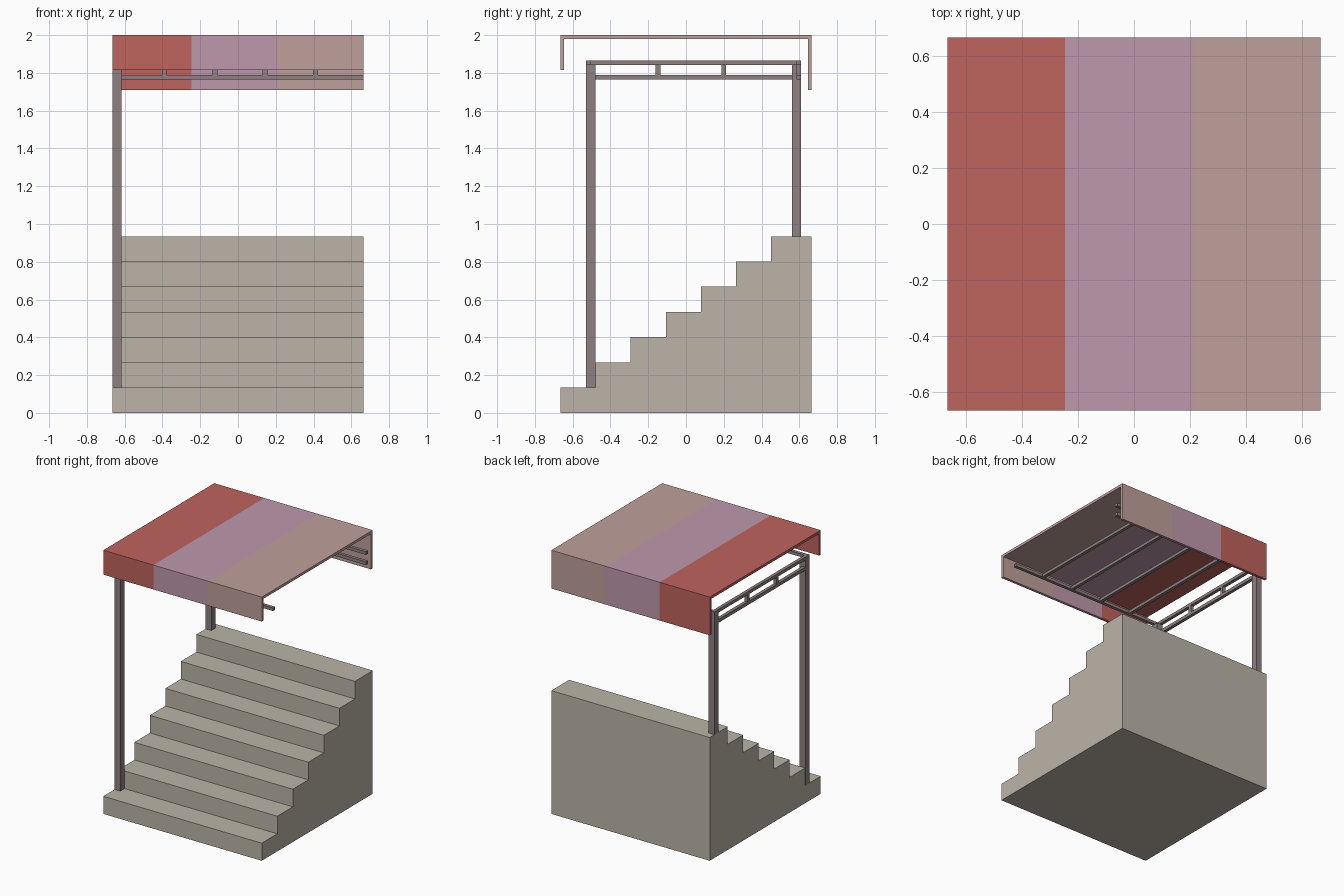
import bpy, bmesh

cube = bpy.data.objects.get("Cube")
if cube:
    bpy.data.objects.remove(cube, do_unlink=True)


def material(name, rgb):
    """Flat colour given as 0-255 sRGB."""
    lin = [((c / 255 + 0.055) / 1.055) ** 2.4 for c in rgb] + [1.0]
    m = bpy.data.materials.new(name)
    m.use_nodes = True
    m.diffuse_color = lin
    m.node_tree.nodes["Principled BSDF"].inputs["Base Color"].default_value = lin
    return m


STONE = material("warm stone", (187, 180, 167))
METAL = material("grey metal", (141, 129, 129))
RED = material("red cloth", (191, 99, 93))
MAUVE = material("mauve cloth", (191, 153, 172))
BLUSH = material("blush cloth", (191, 160, 155))


def extrude_profile(name, profile, stations, mats):
    """Sweep a closed (y, z) profile along x; each bay takes its own material."""
    bm = bmesh.new()
    rings = [[bm.verts.new((x, y, z)) for y, z in profile] for x in stations]
    n = len(profile)
    for bay in range(len(stations) - 1):
        a, b = rings[bay], rings[bay + 1]
        for i in range(n):
            j = (i + 1) % n
            bm.faces.new((a[i], a[j], b[j], b[i])).material_index = bay
    bm.faces.new(rings[0]).material_index = 0
    bm.faces.new(rings[-1]).material_index = len(mats) - 1
    bmesh.ops.recalc_face_normals(bm, faces=bm.faces)
    mesh = bpy.data.meshes.new(name)
    bm.to_mesh(mesh)
    bm.free()
    for m in mats:
        mesh.materials.append(m)
    ob = bpy.data.objects.new(name, mesh)
    bpy.context.collection.objects.link(ob)
    return ob


def bar(name, x, y, z):
    """Box bar from (min, max) ranges."""
    profile = [(y[0], z[0]), (y[1], z[0]), (y[1], z[1]), (y[0], z[1])]
    return extrude_profile(name, profile, x, [METAL])


H = 0.665            # half width of the footprint
W = 0.025            # thin rail width
FRONT, BACK = -0.53, 0.61
TOP = (1.843, 1.866)
LOW = (1.765, 1.79)
GAP = (LOW[1], TOP[0])

# Staircase: seven equal steps rising to the back
rise, going = 0.935 / 7, 0.186
steps = [(H, 0), (-H, 0)]
for i in range(7):
    y = -H + going * i
    steps += [(y, rise * (i + 1)), (y + going if i < 6 else H, rise * (i + 1))]
extrude_profile("staircase", steps, (-H, H), [STONE])

# Canopy: thin sheet with a short front and longer back drop, in three stripes
T = 0.02
canopy = [(-H, 1.815), (-H, 2), (H, 2), (H, 1.71),
          (H - T, 1.71), (H - T, 2 - T), (-H + T, 2 - T), (-H + T, 1.815)]
extrude_profile("canopy", canopy, (-H, -0.245, 0.208, H), [RED, MAUVE, BLUSH])

# Posts on the right-hand side
post_x = (-H, -H + 0.048)
bar("front_post", post_x, (FRONT, FRONT + 0.05), (rise, TOP[0]))
bar("back_post", post_x, (BACK - 0.048, BACK), (rise * 7, TOP[0]))

# Side truss between the posts
side_x = (-H, -H + W)
bar("side_top_rail", side_x, (FRONT, BACK), TOP)
bar("side_low_rail", side_x, (FRONT + 0.05, BACK - 0.048), LOW)
for i, y in enumerate((-0.148, 0.2)):
    bar(f"side_strut_{i + 1}", side_x, (y - W / 2, y + W / 2), GAP)

# Front rail and back truss running across
back_y = (BACK - W, BACK)
bar("front_top_rail", (-H + W, H), (FRONT, FRONT + W), TOP)
bar("back_top_rail", (-H + W, H), back_y, TOP)
bar("back_low_rail", (-H + 0.048, H), back_y, LOW)

# Back struts and the purlins carrying the canopy
for i, x in enumerate((-0.39, -0.122, 0.143, 0.41)):
    span = (x - W / 2, x + W / 2)
    bar(f"back_strut_{i + 1}", span, back_y, GAP)
    bar(f"purlin_{i + 1}", span, (FRONT + W, BACK - W), TOP)
